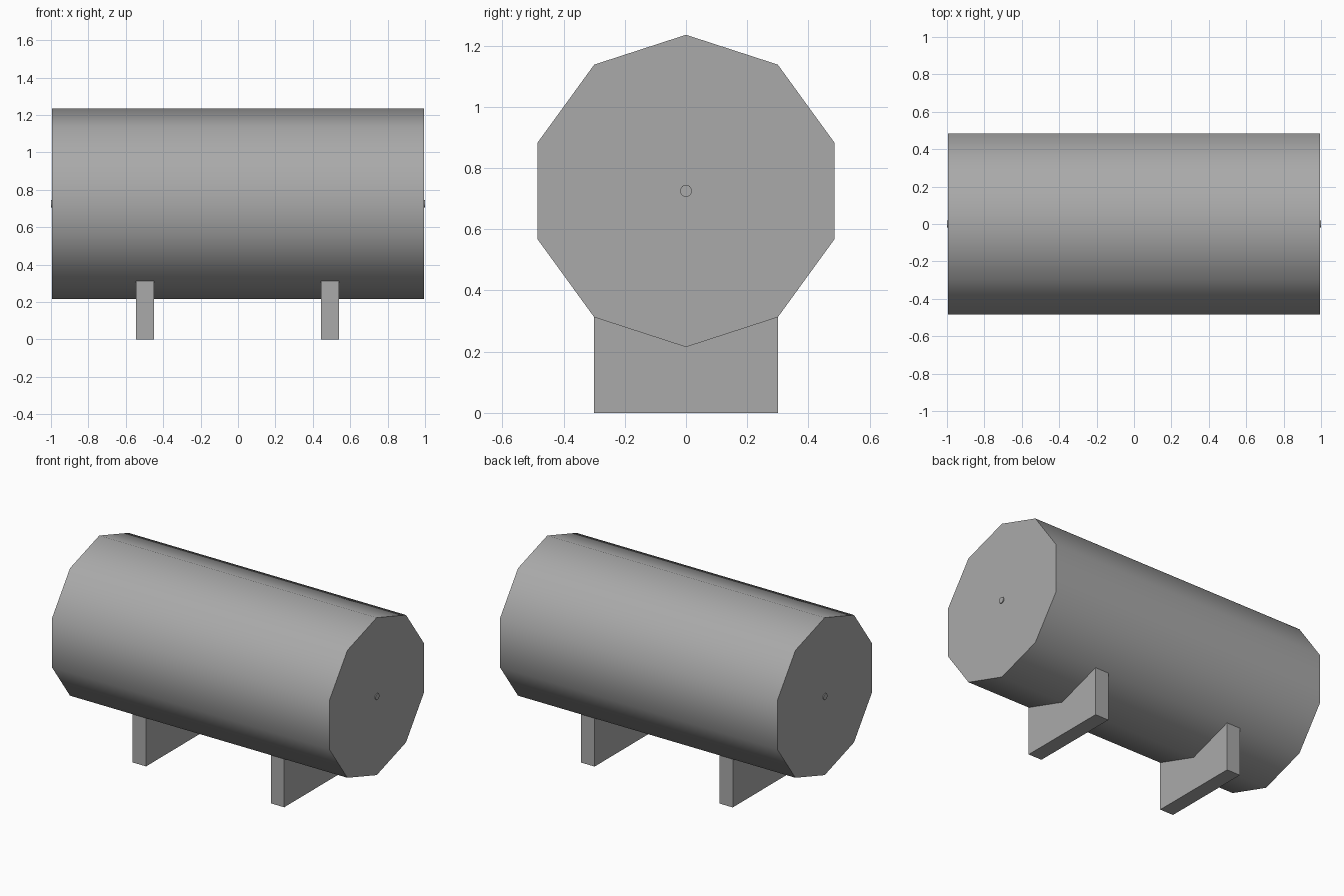
import bpy
import bmesh
from math import sin, cos, pi, radians

cube = bpy.data.objects.get("Cube")
if cube:
    bpy.data.objects.remove(cube, do_unlink=True)

grey = bpy.data.materials.new("mid grey")
grey.use_nodes = True
colour = (0.4, 0.4, 0.4, 1)
grey.diffuse_color = colour
grey.node_tree.nodes["Principled BSDF"].inputs["Base Color"].default_value = colour

AXIS_Z = 0.725
RADIUS = 0.51
SIDES = 10
HALF_LENGTH = 0.994


def extrude_x(name, profile, x0, x1, smooth=False):
    """Extrude a (y, z) outline along x into a closed solid."""
    bm = bmesh.new()
    face = bm.faces.new([bm.verts.new((x0, y, z)) for y, z in profile])
    moved = bmesh.ops.extrude_face_region(bm, geom=[face], use_keep_orig=True)
    verts = [v for v in moved["geom"] if isinstance(v, bmesh.types.BMVert)]
    bmesh.ops.translate(bm, verts=verts, vec=(x1 - x0, 0, 0))
    bmesh.ops.recalc_face_normals(bm, faces=bm.faces)
    mesh = bpy.data.meshes.new(name)
    bm.to_mesh(mesh)
    bm.free()
    mesh.materials.append(grey)
    obj = bpy.data.objects.new(name, mesh)
    bpy.context.collection.objects.link(obj)
    if smooth:
        bpy.ops.object.select_all(action="DESELECT")
        obj.select_set(True)
        bpy.context.view_layer.objects.active = obj
        bpy.ops.object.shade_smooth_by_angle(angle=radians(40))
    return obj


def ring(radius, sides):
    """Regular polygon around the tank axis, with one corner at the top."""
    return [(radius * sin(2 * pi * i / sides), AXIS_Z + radius * cos(2 * pi * i / sides))
            for i in range(sides)]


# Ten-sided tank
tank_profile = ring(RADIUS, SIDES)
extrude_x("tank", tank_profile, -HALF_LENGTH, HALF_LENGTH, smooth=True)

# Small boss in the middle of each end
for name, side in (("left_boss", 1), ("right_boss", -1)):
    extrude_x(name, ring(0.02, 10), side * HALF_LENGTH, side, smooth=True)

# Saddle feet, cradling the two lowest facets of the tank
half_width, saddle_z = tank_profile[SIDES // 2 - 1]
saddle = [(-half_width, 0), (half_width, 0), (half_width, saddle_z),
          (0, AXIS_Z - RADIUS), (-half_width, saddle_z)]
for name, x in (("left_foot", 0.493), ("right_foot", -0.497)):
    extrude_x(name, saddle, x - 0.048, x + 0.048)
